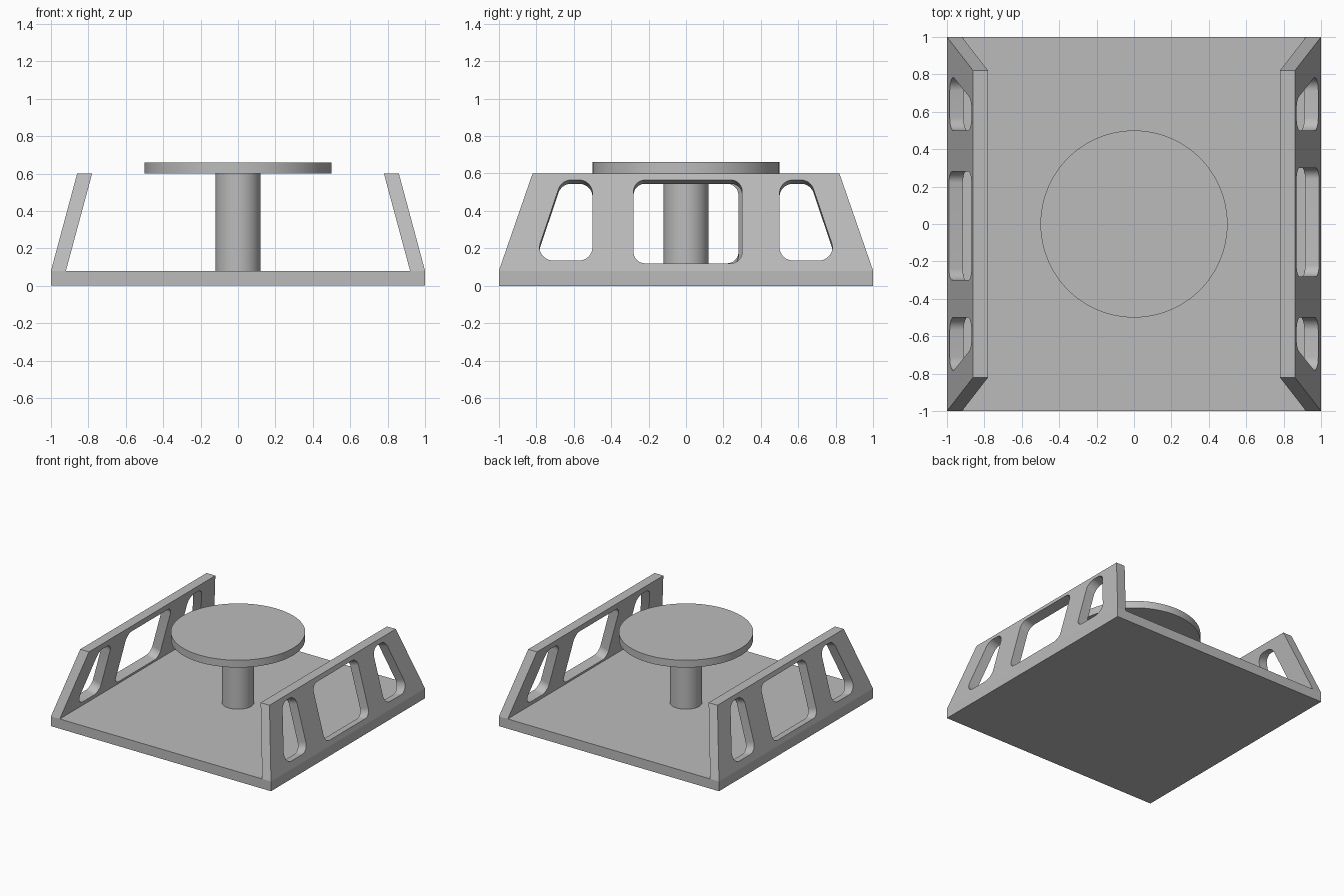
import bpy, bmesh, math
from mathutils import Vector

cube = bpy.data.objects.get("Cube")
if cube:
    bpy.data.objects.remove(cube, do_unlink=True)

grey = bpy.data.materials.new("plain grey")
grey.use_nodes = True
colour = (0.5, 0.5, 0.5, 1)
grey.diffuse_color = colour
grey.node_tree.nodes["Principled BSDF"].inputs["Base Color"].default_value = colour

BASE_TOP, WALL_TOP, LEAN, THICK = 0.08, 0.6, 0.14, 0.08
SLOPE = LEAN / (WALL_TOP - BASE_TOP)
NORMAL = Vector((1, 0, SLOPE)).normalized()


def outer(y, z):
    """Point on the outer face of the leaning wall."""
    return Vector((1 - SLOPE * (z - BASE_TOP), y, z))


def prism(name, points, offset):
    """Closed solid from a planar outline swept along an offset."""
    bm = bmesh.new()
    face = bm.faces.new([bm.verts.new(p) for p in points])
    swept = bmesh.ops.extrude_face_region(bm, geom=[face])["geom"]
    bmesh.ops.translate(bm, vec=offset, verts=[v for v in swept if isinstance(v, bmesh.types.BMVert)])
    bmesh.ops.recalc_face_normals(bm, faces=bm.faces)
    mesh = bpy.data.meshes.new(name)
    bm.to_mesh(mesh)
    bm.free()
    mesh.materials.append(grey)
    obj = bpy.data.objects.new(name, mesh)
    bpy.context.collection.objects.link(obj)
    return obj


def rounded(corners, radius, steps=8):
    """Outline with every corner replaced by a tangent arc."""
    result = []
    pts = [Vector(c) for c in corners]
    for i, p in enumerate(pts):
        a = (pts[i - 1] - p).normalized()
        b = (pts[(i + 1) % len(pts)] - p).normalized()
        half = a.angle(b) / 2
        centre = p + (a + b).normalized() * (radius / math.sin(half))
        start = p + a * (radius / math.tan(half)) - centre
        end = p + b * (radius / math.tan(half)) - centre
        for k in range(steps + 1):
            arm = start.lerp(end, k / steps).normalized() * radius
            result.append(centre + arm)
    return result


def smooth(obj):
    bpy.ops.object.select_all(action="DESELECT")
    obj.select_set(True)
    bpy.context.view_layer.objects.active = obj
    bpy.ops.object.shade_smooth_by_angle(angle=math.radians(30))


def disc(name, radius, bottom, top, sides):
    bpy.ops.mesh.primitive_cylinder_add(vertices=sides, radius=radius, depth=top - bottom,
                                        location=(0, 0, (top + bottom) / 2))
    obj = bpy.context.object
    obj.name = name
    obj.data.materials.append(grey)
    smooth(obj)


# Base plate and central table
prism("base_plate", [(-1, -1, 0), (1, -1, 0), (1, 1, 0), (-1, 1, 0)], Vector((0, 0, BASE_TOP)))
disc("pedestal", 0.12, BASE_TOP, WALL_TOP, 64)
disc("round_top", 0.5, WALL_TOP, 0.66, 96)

# Leaning side wall with tapered ends
wall = prism("left_wall", [outer(-1, BASE_TOP), outer(1, BASE_TOP),
                           outer(0.82, WALL_TOP), outer(-0.82, WALL_TOP)], Vector((-THICK, 0, 0)))

# Window openings cut square to the wall face
side = [(0.5, 0.135), (0.81, 0.135), (0.665, 0.565), (0.5, 0.565)]
windows = [
    ([(-0.28, 0.12), (0.3, 0.12), (0.3, 0.565), (-0.28, 0.565)], 0.06),
    (side, 0.07),
    ([(-y, z) for y, z in reversed(side)], 0.07),
]
cutters = []
for corners, radius in windows:
    outline = [outer(p.x, p.y) + NORMAL * 0.1 for p in rounded(corners, radius)]
    cutter = prism("window_cutter", outline, NORMAL * -0.3)
    cutter.hide_render = True
    cutters.append(cutter)
    mod = wall.modifiers.new("window", "BOOLEAN")
    mod.operation = "DIFFERENCE"
    mod.solver = "EXACT"
    mod.object = cutter
bpy.context.view_layer.update()
cut_mesh = bpy.data.meshes.new_from_object(wall.evaluated_get(bpy.context.evaluated_depsgraph_get()))
wall.modifiers.clear()
wall.data = cut_mesh
for cutter in cutters:
    bpy.data.objects.remove(cutter, do_unlink=True)
smooth(wall)

# Opposite wall is the same part turned half way round
twin = wall.copy()
twin.data = wall.data.copy()
twin.name = "right_wall"
twin.rotation_euler.z = math.pi
bpy.context.collection.objects.link(twin)
